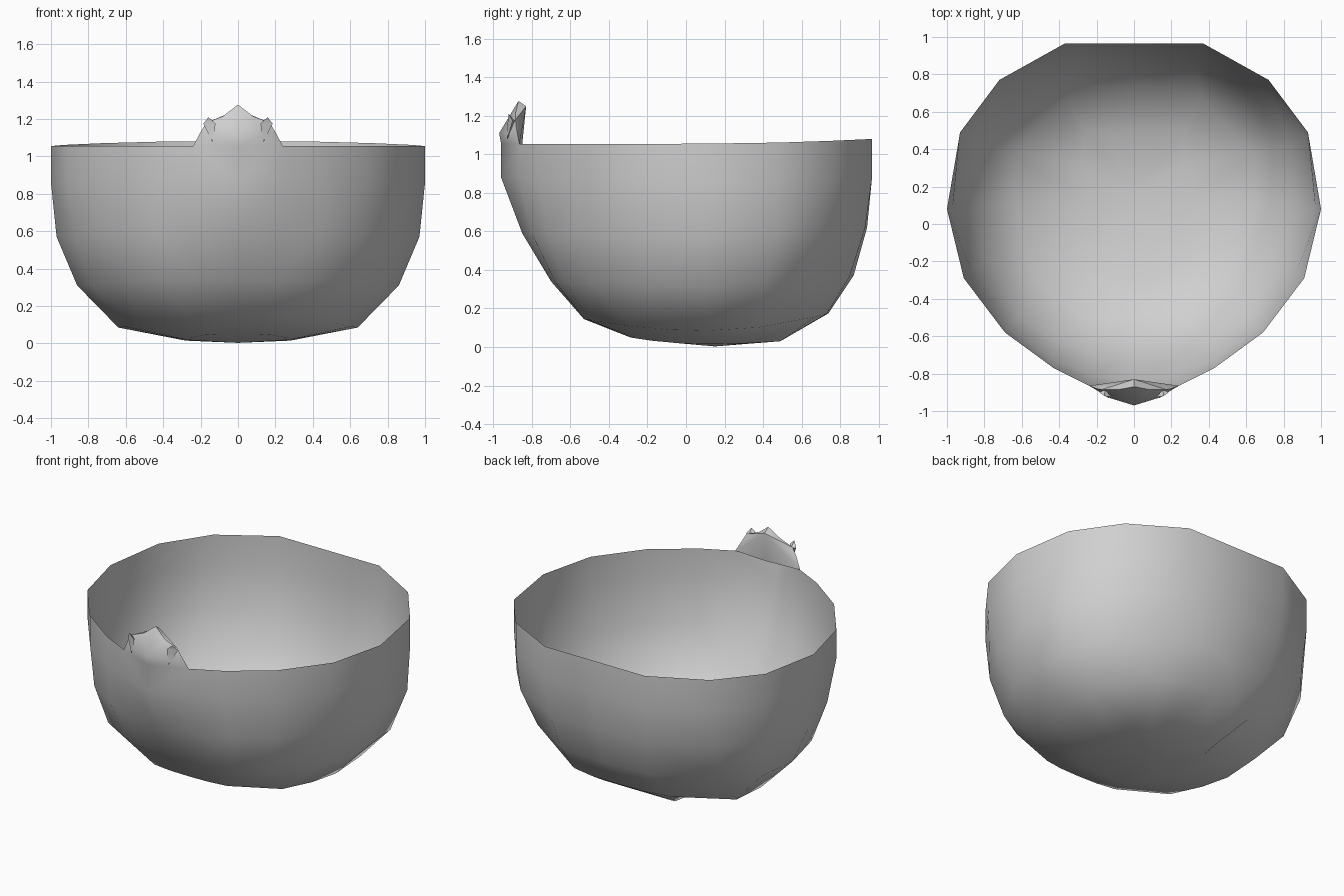
import bpy
import bmesh
import math

old = bpy.data.objects.get("Cube")
if old:
    bpy.data.objects.remove(old, do_unlink=True)

grey = bpy.data.materials.new("plain grey")
grey.use_nodes = True
colour = (0.63, 0.63, 0.63, 1)
grey.diffuse_color = colour
grey.node_tree.nodes["Principled BSDF"].inputs["Base Color"].default_value = colour


def finish(name, bm, angle):
    """Turn a half mesh into a mirrored, smooth-shaded object."""
    mesh = bpy.data.meshes.new(name)
    bm.to_mesh(mesh)
    bm.free()
    obj = bpy.data.objects.new(name, mesh)
    bpy.context.collection.objects.link(obj)
    mesh.materials.append(grey)
    mirror = obj.modifiers.new("mirror", 'MIRROR')
    mirror.use_clip = True
    mirror.merge_threshold = 0.001
    bpy.ops.object.select_all(action='DESELECT')
    obj.select_set(True)
    bpy.context.view_layer.objects.active = obj
    bpy.ops.object.modifier_apply(modifier="mirror")
    bpy.ops.object.shade_smooth_by_angle(angle=math.radians(angle))
    return obj


# Bowl: half outlines from front to back, rounder at the rim and squarer below
rim = [(0, -0.96), (0.24, -0.865), (0.43, -0.77), (0.69, -0.58), (0.91, -0.29),
       (1, 0.08), (0.93, 0.49), (0.72, 0.77), (0.37, 0.965), (0, 0.965)]
middle = [(0, -0.85), (0.24, -0.8), (0.44, -0.72), (0.675, -0.555), (0.87, -0.25),
          (0.97, 0.08), (0.92, 0.475), (0.72, 0.72), (0.36, 0.93), (0, 0.94)]
lower = [(0, -0.7), (0.22, -0.68), (0.4, -0.63), (0.61, -0.5), (0.79, -0.2),
         (0.86, 0.1), (0.84, 0.41), (0.68, 0.6), (0.33, 0.85), (0, 0.87)]
under = [(0, -0.53), (0.14, -0.525), (0.27, -0.5), (0.53, -0.29), (0.6, -0.07),
         (0.64, 0.12), (0.64, 0.38), (0.36, 0.67), (0.18, 0.73), (0, 0.74)]
floor = [(0, -0.29), (0.1, -0.29), (0.18, -0.26), (0.25, -0.17), (0.27, -0.03),
         (0.28, 0.12), (0.28, 0.32), (0.26, 0.49), (0.13, 0.49), (0, 0.49)]
# Each ring: outline, then height at front, side and back
rings = [(rim, 1.055, 1.055, 1.08), (rim, 0.88, 0.86, 0.87),
         (middle, 0.59, 0.57, 0.62), (lower, 0.34, 0.31, 0.37),
         (under, 0.145, 0.085, 0.175), (floor, 0.05, 0.015, 0.03)]

bm = bmesh.new()
rows = []
for outline, z_front, z_side, z_back in rings:
    front, back = outline[0][1], outline[-1][1]
    row = []
    for x, y in outline:
        t = 2 * (y - front) / (back - front) - 1
        z_end = z_back if t > 0 else z_front
        row.append(bm.verts.new((x, y, z_side + (z_end - z_side) * t * t)))
    rows.append(row)
for top, bottom in zip(rows, rows[1:]):
    for i in range(len(rim) - 1):
        bm.faces.new((bottom[i], bottom[i + 1], top[i + 1], top[i]))
base = bm.verts.new((0, 0.15, 0.003))
for a, b in zip(rows[-1], rows[-1][1:]):
    bm.faces.new((base, b, a))

# Crest: small pointed peak growing out of the front of the rim
points = {
    "nose": (0, -0.97, 1.11), "tip": (0, -0.87, 1.277),
    "low": (0.2, -0.88, 1.13), "mid": (0.17, -0.885, 1.18),
    "high": (0.08, -0.885, 1.215), "cheek": (0.13, -0.93, 1.11),
    "peak": (0, -0.83, 1.25), "heel": (0, -0.85, 1.055)}
v = {key: bm.verts.new(co) for key, co in points.items()}
v["foot"], v["rim"] = rows[0][:2]
faces = ["foot rim cheek nose", "rim low cheek", "low mid cheek", "mid high cheek",
         "high nose cheek", "high tip nose", "tip high peak", "high mid peak",
         "mid low peak", "low rim peak", "rim heel peak"]
for names in faces:
    bm.faces.new([v[n] for n in names.split()])
finish("bowl", bm, 55)

# Spikes: thin pointed fins on either side of the crest
bm = bmesh.new()
tip, inner, outer, rear, bottom = [bm.verts.new(co) for co in (
    (0.158, -0.92, 1.21), (0.12, -0.925, 1.175), (0.185, -0.9, 1.175),
    (0.155, -0.885, 1.17), (0.137, -0.93, 1.075))]
for a, b in ((inner, outer), (outer, rear), (rear, inner)):
    bm.faces.new((a, b, tip))
    bm.faces.new((b, a, bottom))
finish("spikes", bm, 30)
